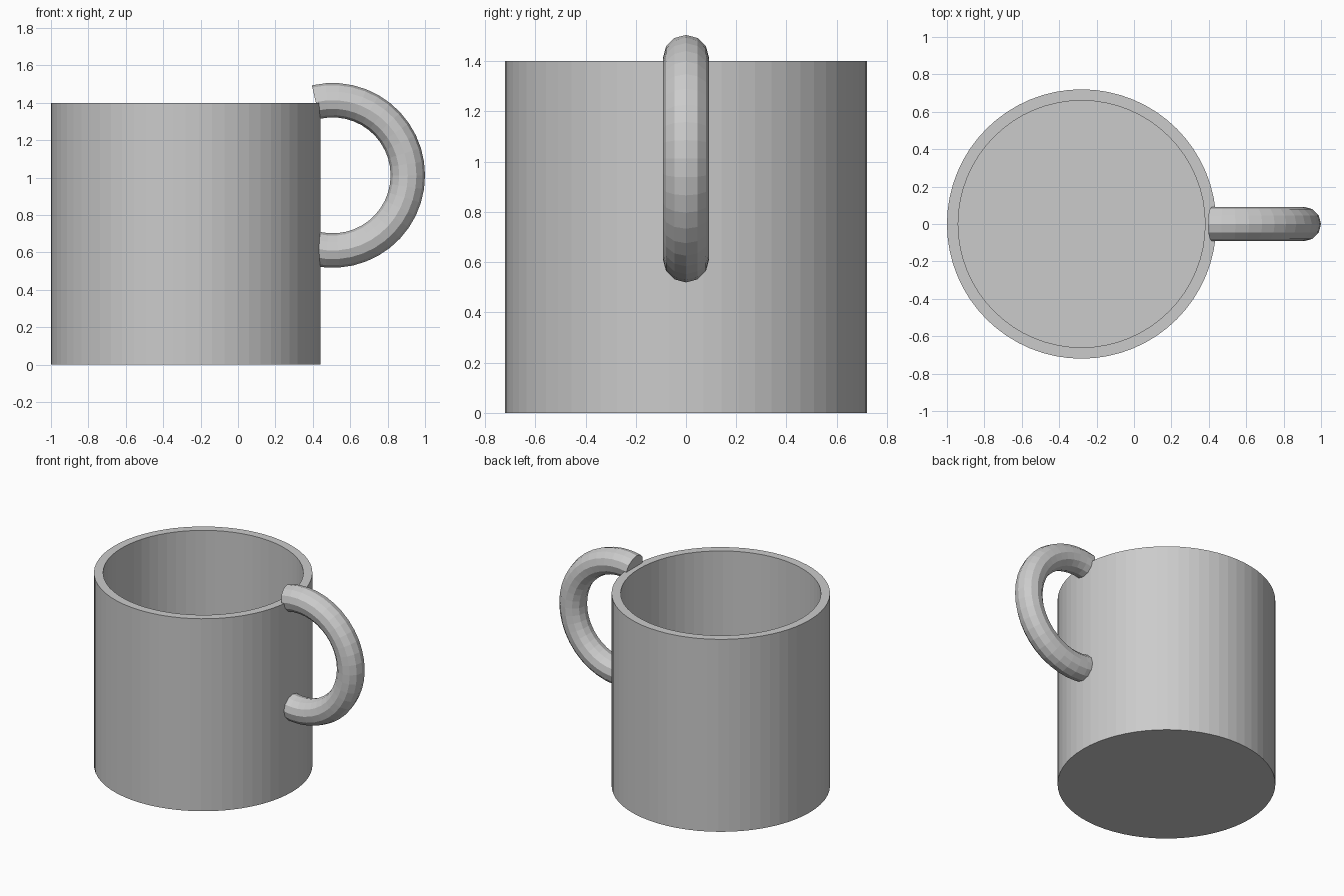
import bpy, bmesh, math

if "Cube" in bpy.data.objects:
    bpy.data.objects.remove(bpy.data.objects["Cube"])

CUP_X = -0.28
gray = bpy.data.materials.new("light_gray")
gray.diffuse_color = (0.6, 0.6, 0.6, 1)
gray.use_nodes = True
gray.node_tree.nodes["Principled BSDF"].inputs["Base Color"].default_value = gray.diffuse_color


def add_object(name, bm):
    bmesh.ops.recalc_face_normals(bm, faces=bm.faces)
    mesh = bpy.data.meshes.new(name)
    bm.to_mesh(mesh)
    bm.free()
    mesh.materials.append(gray)
    obj = bpy.data.objects.new(name, mesh)
    bpy.context.collection.objects.link(obj)
    return obj


def loft(bm, rings):
    """Join successive vertex rings with quads and cap both ends."""
    n = len(rings[0])
    for a, b in zip(rings, rings[1:]):
        for i in range(n):
            j = (i + 1) % n
            bm.faces.new((a[i], a[j], b[j], b[i]))
    bm.faces.new(rings[0])
    bm.faces.new(rings[-1])


# Cup body: outer wall, flat rim, inner wall and floor
bm = bmesh.new()
rings = []
for r, z in [(0.72, 0), (0.72, 1.4), (0.66, 1.4), (0.66, 0.06)]:
    rings.append([bm.verts.new((CUP_X + r * math.cos(math.tau * i / 64),
                                r * math.sin(math.tau * i / 64), z))
                  for i in range(64)])
loft(bm, rings)
add_object("cup_body", bm)

# Handle: open ring of round section, its upper end standing over the rim
bm = bmesh.new()
rings = []
MAJOR, MINOR, SEGMENTS, SIDES = 0.402, 0.092, 24, 12
END = math.radians(103)
for s in range(SEGMENTS + 1):
    a = -END + 2 * END * s / SEGMENTS
    ring = []
    for i in range(SIDES):
        t = math.tau * i / SIDES
        d = MAJOR + MINOR * math.cos(t)
        ring.append(bm.verts.new((0.506 + d * math.cos(a), MINOR * math.sin(t),
                                  1.012 + d * math.sin(a))))
    rings.append(ring)
loft(bm, rings)
add_object("handle", bm)
